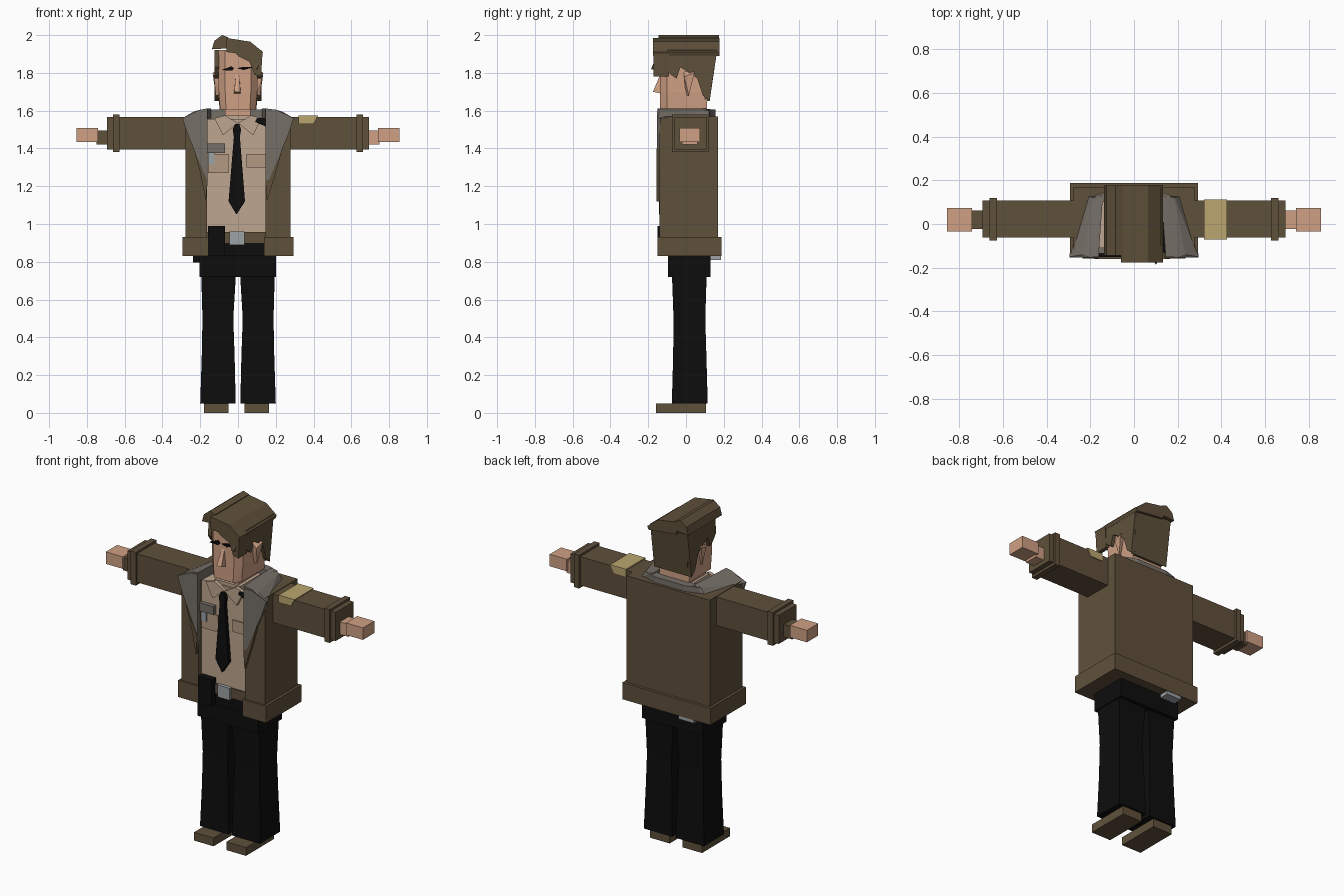
import bpy, bmesh


def mat(name, r, g, b):
    m = bpy.data.materials.new(name)
    lin = [((c / 255 + 0.055) / 1.055) ** 2.4 if c > 10 else c / 255 / 12.92 for c in (r, g, b)]
    m.diffuse_color = (*lin, 1)
    return m


BROWN = mat("jacket brown", 95, 80, 59)
HAIR = mat("hair brown", 95, 80, 58)
SKIN = mat("skin", 207, 160, 132)
SHIRT = mat("shirt beige", 190, 166, 144)
POCKET = mat("pocket tan", 180, 154, 130)
GREY = mat("collar grey", 118, 111, 104)
METAL = mat("light metal", 158, 163, 166)
YELLOW = mat("armband yellow", 186, 166, 112)
BLACK = mat("black", 13, 13, 13)


def finish(name, bm, material):
    bmesh.ops.recalc_face_normals(bm, faces=bm.faces)
    me = bpy.data.meshes.new(name)
    bm.to_mesh(me)
    bm.free()
    me.materials.append(material)
    ob = bpy.data.objects.new(name, me)
    bpy.context.collection.objects.link(ob)
    return ob


def prism(name, pts, axis, a, b, material):
    """Extrude a 2D outline along an axis from a to b."""
    place = {"x": lambda p, d: (d, p[0], p[1]),
             "y": lambda p, d: (p[0], d, p[1]),
             "z": lambda p, d: (p[0], p[1], d)}[axis]
    bm = bmesh.new()
    lo = [bm.verts.new(place(p, a)) for p in pts]
    hi = [bm.verts.new(place(p, b)) for p in pts]
    bm.faces.new(lo)
    bm.faces.new(hi)
    for i in range(len(pts)):
        j = (i + 1) % len(pts)
        bm.faces.new((lo[i], lo[j], hi[j], hi[i]))
    return finish(name, bm, material)


def box(name, x, y, z, material):
    pts = [(x[0], y[0]), (x[1], y[0]), (x[1], y[1]), (x[0], y[1])]
    return prism(name, pts, "z", z[0], z[1], material)


def hull(name, pts, material):
    bm = bmesh.new()
    for p in pts:
        bm.verts.new(p)
    bmesh.ops.convex_hull(bm, input=bm.verts)
    bmesh.ops.dissolve_limit(bm, angle_limit=0.01, verts=bm.verts, edges=bm.edges)
    return finish(name, bm, material)


def loft(name, rings, material):
    """Stack rectangles given as (z, x0, x1, y0, y1)."""
    bm = bmesh.new()
    loops = [[bm.verts.new(p) for p in ((x0, y0, z), (x1, y0, z), (x1, y1, z), (x0, y1, z))]
             for z, x0, x1, y0, y1 in rings]
    bm.faces.new(loops[0])
    bm.faces.new(loops[-1])
    for lo, hi in zip(loops, loops[1:]):
        for i in range(4):
            j = (i + 1) % 4
            bm.faces.new((lo[i], lo[j], hi[j], hi[i]))
    return finish(name, bm, material)


def span(s, a, b):
    return (min(s * a, s * b), max(s * a, s * b))


# Shoes, trouser legs, hips
for side, s in (("left", 1), ("right", -1)):
    box(side + "_shoe", (0.035, 0.165) if s > 0 else (-0.18, -0.05), (-0.16, 0.105), (0, 0.05), BROWN)
    rings = []
    for z, i, o, y0, y1 in ((0.05, 0.012, 0.2, -0.075, 0.115), (0.3, 0.018, 0.192, -0.068, 0.108),
                            (0.5, 0.025, 0.188, -0.066, 0.102), (0.75, 0.01, 0.195, -0.075, 0.11)):
        rings.append((z, *span(s, i, o), y0, y1))
    loft(side + "_trouser_leg", rings, BLACK)
box("hips", (-0.203, 0.2), (-0.095, 0.13), (0.72, 0.9), BLACK)

# Jacket body and hem, open at the front
def open_ring(name, w, y0, y1, z, gap):
    a, b = gap
    prism(name, [(a, y0), (-w, y0), (-w, y1), (w, y1), (w, y0), (b, y0), (b, 0.12), (a, 0.12)],
          "z", z[0], z[1], BROWN)


open_ring("jacket_body", 0.277, -0.14, 0.17, (0.93, 1.57), (-0.165, 0.145))
open_ring("jacket_hem", 0.293, -0.152, 0.187, (0.83, 0.93), (-0.16, 0.138))

# Shirt, belt and pouches
box("shirt", (-0.165, 0.145), (-0.11, 0.12), (0.9, 1.555), SHIRT)
box("belt", (-0.165, 0.145), (-0.118, -0.1), (0.9, 0.957), BROWN)
box("buckle", (-0.045, 0.035), (-0.13, -0.11), (0.888, 0.96), METAL)
box("front_waist", (-0.16, 0.138), (-0.112, -0.09), (0.83, 0.9), BLACK)
box("belt_pouch", (-0.16, -0.07), (-0.15, -0.09), (0.83, 0.99), BLACK)
box("holster", (-0.237, -0.17), (-0.04, 0.06), (0.795, 0.87), BLACK)
box("handcuffs", (-0.18, -0.08), (0.125, 0.185), (0.81, 0.835), METAL)
box("right_pocket", (-0.16, -0.05), (-0.118, -0.11), (1.27, 1.37), POCKET)
box("left_pocket", (0.045, 0.145), (-0.118, -0.11), (1.3, 1.37), POCKET)
box("chest_clip", (-0.163, -0.07), (-0.135, -0.11), (1.375, 1.425), GREY)
box("badge", (-0.16, -0.125), (-0.124, -0.11), (1.315, 1.375), METAL)
prism("shoulder_strap", [(0.09, 1.54), (0.15, 1.515), (0.15, 1.56), (0.1, 1.56)], "y", -0.13, 0.08, BLACK)

# Shirt collar and tie
box("collar_band", (-0.085, 0.085), (-0.1, 0.115), (1.54, 1.575), SHIRT)
for side, s in (("left", 1), ("right", -1)):
    prism(side + "_collar_flap", [(0, 1.535), (s * 0.08, 1.47), (s * 0.125, 1.56), (s * 0.07, 1.575)],
          "y", -0.128, -0.105, SHIRT)
prism("tie", [(-0.016, 1.53), (-0.028, 1.5), (-0.022, 1.46), (-0.05, 1.12), (-0.008, 1.05), (0.037, 1.12),
              (0.01, 1.46), (0.016, 1.5), (0.006, 1.53)], "y", -0.143, -0.12, BLACK)

# Jacket collar and lapels
for side, s in (("left", 1), ("right", -1)):
    i = 0.145 if s > 0 else 0.162
    hull(side + "_jacket_collar",
         [(s * x, y, z) for x, y, z in ((i, -0.15, 1.612), (0.2, -0.15, 1.605), (0.235, -0.14, 1.595),
                                        (0.295, -0.15, 1.56), (i, -0.15, 1.555), (0.25, -0.12, 1.56),
                                        (i - 0.02, 0.13, 1.61), (0.185, 0.12, 1.6), (0.21, 0.125, 1.565),
                                        (i - 0.02, 0.13, 1.56))], GREY)
    prism(side + "_lapel", [(s * x, z) for x, z in ((i, 1.6), (0.2, 1.6), (0.295, 1.56), (0.265, 1.47),
                                                    (0.235, 1.4), (0.175, 1.22), (i, 1.2))],
          "y", -0.154, -0.135, GREY)
    prism(side + "_lapel_edge", [(s * x, z) for x, z in ((0.235, 1.4), (0.165, 1.235), (i, 1.23),
                                                         (i + 0.008, 1.12), (0.2, 1.27))],
          "y", -0.157, -0.135, BROWN)
prism("back_collar", [(-0.165, 0.1), (0.15, 0.1), (0.17, 0.13), (0.1, 0.155), (-0.1, 0.155), (-0.18, 0.13)],
      "z", 1.55, 1.605, GREY)

# Sleeves, cuffs, hands
for side, s in (("left", 1), ("right", -1)):
    box(side + "_sleeve", span(s, 0.26, 0.693), (-0.062, 0.108), (1.395, 1.567), BROWN)
    box(side + "_cuff_ring", span(s, 0.627, 0.662), (-0.075, 0.12), (1.38, 1.58), BROWN)
    box(side + "_wrist", span(s, 0.68, 0.75), (-0.022, 0.062), (1.42, 1.495), SKIN if s > 0 else BROWN)
    box(side + "_hand", span(s, 0.742, 0.855), (-0.035, 0.073), (1.435, 1.507), SKIN)
hull("armband", [(x, y, z) for y in (-0.07, 0.113)
                 for x, z in ((0.32, 1.53), (0.4, 1.53), (0.425, 1.575), (0.32, 1.575))], YELLOW)

# Neck and head with chamfered front
box("neck", (-0.07, 0.065), (-0.085, 0.1), (1.54, 1.64), SKIN)
hull("head", [(sx * w, y, z) for sx in (-1, 1) for z, k in ((1.605, 0.9), (1.7, 0.97), (1.92, 1))
              for w, y in ((0.07 * k, -0.137), (0.105 * k, -0.1), (0.108 * k, 0.11))], SKIN)
hull("nose", [(-0.022, -0.13, 1.69), (0.015, -0.13, 1.69), (-0.02, -0.175, 1.7), (0.012, -0.175, 1.7),
              (-0.012, -0.137, 1.79), (0.006, -0.137, 1.79)], SKIN)
prism("right_brow", [(-0.085, 1.815), (-0.035, 1.835), (-0.022, 1.825), (-0.03, 1.812)], "y", -0.15, -0.13, BLACK)
prism("left_brow", [(-0.005, 1.825), (0.03, 1.815), (0.082, 1.83), (0.03, 1.832)], "y", -0.15, -0.13, BLACK)
for side, s in (("left", 1), ("right", -1)):
    hull(side + "_ear", [(s * x, y, z) for x, y, z in ((0.09, -0.01, 1.82), (0.09, 0.04, 1.82), (0.134, 0.045, 1.8),
                                                       (0.128, -0.01, 1.78), (0.09, 0.0, 1.68),
                                                       (0.118, 0.015, 1.68))], SKIN)
    # Side hair with sideburn
    prism(side + "_side_hair", [(-0.1, 1.92), (-0.11, 1.83), (-0.08, 1.79), (-0.05, 1.77), (-0.03, 1.83),
                                (0.02, 1.8), (0.06, 1.77), (0.09, 1.68), (0.125, 1.65), (0.163, 1.92)],
          "x", s * 0.1, s * 0.124, HAIR)

# Hair: back block, swept top, parting ridge and fringe
hull("back_hair", [(sx * w, y, z) for sx in (-1, 1)
                   for w, y, z in ((0.124, 0.08, 1.92), (0.124, 0.165, 1.92), (0.1, 0.1, 1.65), (0.1, 0.125, 1.65),
                                   (0.12, 0.08, 1.78))], HAIR)
prism("top_hair", [(-0.06, 1.91), (-0.06, 1.985), (0.065, 1.965), (0.133, 1.91), (0.125, 1.89)],
      "y", -0.175, 0.178, HAIR)
prism("parting_ridge", [(-0.138, 1.925), (-0.125, 1.97), (-0.085, 2.0), (-0.05, 1.988), (-0.05, 1.93)],
      "y", -0.145, 0.175, HAIR)
prism("fringe", [(-0.055, 1.95), (0.0, 1.89), (0.06, 1.86), (0.088, 1.79), (0.122, 1.78), (0.13, 1.91),
                 (0.065, 1.963), (-0.05, 1.98)], "y", -0.172, -0.09, HAIR)
hull("fringe_tip", [(0.07, -0.15, 1.88), (0.12, -0.16, 1.88), (0.1, -0.185, 1.82), (0.1, -0.1, 1.8),
                    (0.12, -0.1, 1.86)], HAIR)
